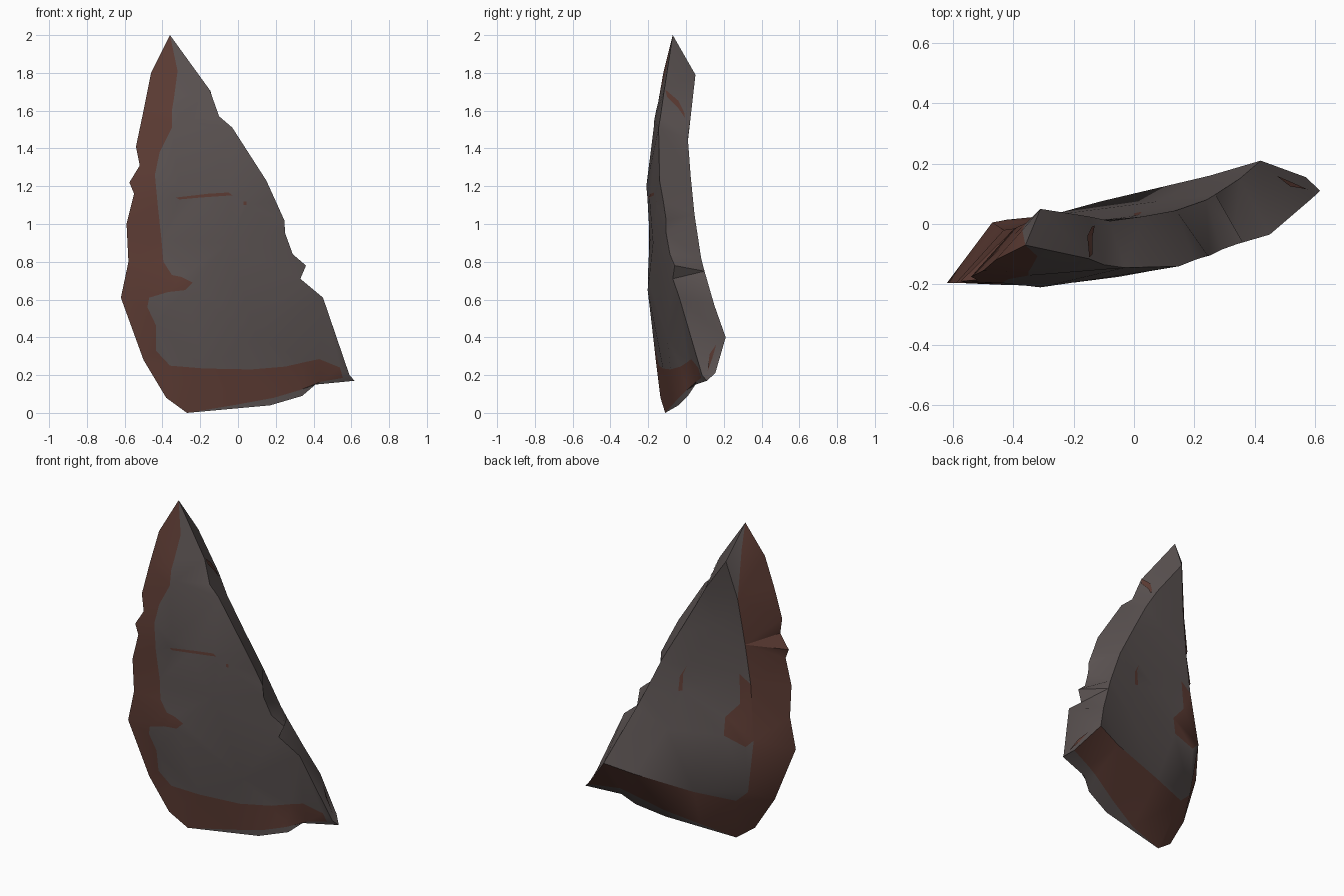
import bpy, bmesh, math
from mathutils import Vector
from mathutils.bvhtree import BVHTree
from mathutils.geometry import delaunay_2d_cdt

if "Cube" in bpy.data.objects:
    bpy.data.objects.remove(bpy.data.objects["Cube"])


def material(name, rgb):
    m = bpy.data.materials.new(name)
    m.diffuse_color = (*rgb, 1)
    m.use_nodes = True
    m.node_tree.nodes["Principled BSDF"].inputs["Base Color"].default_value = m.diffuse_color
    return m


STEEL = material("dark_steel", (0.107, 0.088, 0.086))
RUST = material("dull_rust", (0.112, 0.046, 0.035))

# Edge chains as (x, z, y), running apex -> right tip -> bottom -> apex
front_right = [(-.36, 2, -.07), (-.15, 1.71, -.115), (-.10, 1.57, -.135), (-.03, 1.51, -.145),
               (.15, 1.23, -.14), (.20, 1.12, -.12), (.245, 1.02, -.105), (.25, .95, -.105),
               (.29, .84, -.085), (.36, .78, -.06), (.33, .71, -.07), (.45, .61, -.035),
               (.59, .20, .085), (.617, .17, .11)]
front_bottom = [(.617, .17, .11), (.41, .15, .05), (.34, .09, .01), (.17, .04, -.04), (-.27, 0, -.11)]
front_left = [(-.27, 0, -.11), (-.38, .08, -.135), (-.50, .28, -.16), (-.62, .61, -.195),
              (-.58, .80, -.195), (-.59, 1.0, -.195), (-.55, 1.16, -.195), (-.575, 1.22, -.19),
              (-.52, 1.31, -.185), (-.54, 1.41, -.175), (-.50, 1.6, -.155), (-.46, 1.8, -.12),
              (-.36, 2, -.07)]
back_right = [(-.31, 1.79, .05), (-.15, 1.57, .025), (-.08, 1.45, .01), (.03, 1.25, .025),
              (.14, 1.05, .045), (.24, .82, .08), (.27, .75, .098), (.35, .57, .15), (.42, .40, .21)]
heel = (.57, .21, .155)
back_bottom = [(.42, .40, .21), (.25, .36, .16), (-.11, .31, .075), (-.345, .29, 0)]
back_left = [(-.345, .29, 0), (-.42, .36, -.01), (-.47, .70, .005), (-.432, 1.03, -.02),
             (-.397, 1.27, -.015), (-.358, 1.55, .003), (-.37, 1.86, -.02), (-.31, 1.79, .05)]
# Border of the bare strip along the underside
under_mid = [heel, (.40, .20, .08), (.33, .175, .06), (.15, .10, 0), (-.05, .04, -.07), (-.27, 0, -.11)]

# Interior shape points of the two broad faces
front_inner = [(-.31, 1.2, -.21), (-.28, .65, -.203), (-.05, .9, -.175), (.1, .4, -.1), (-.31, 1.55, -.168)]
back_inner = [(-.15, .95, .008), (-.22, 1.35, 0), (.08, .65, .075)]

# Rust borders (x, z)
rust_border = [(-.36, 2), (-.32, 1.81), (-.34, 1.66), (-.35, 1.6), (-.35, 1.51), (-.415, 1.38),
               (-.44, 1.26), (-.425, 1.1), (-.405, .915), (-.395, .80), (-.35, .73), (-.30, .72),
               (-.24, .69), (-.28, .65), (-.37, .64), (-.47, .61), (-.48, .56), (-.435, .465),
               (-.435, .33), (-.36, .25), (-.18, .235), (.07, .23), (.25, .245), (.36, .27),
               (.43, .285), (.54, .24), (.555, .185), (.44, .165), (.325, .12), (.19, .08),
               (0, .045), (-.27, 0)]
front_rust = rust_border + [(p[0], p[1]) for p in front_left[1:-1]]
front_streak = [(-.33, 1.14), (-.31, 1.13), (-.2, 1.14), (-.03, 1.152), (-.05, 1.167), (-.16, 1.16)]
front_spot = [(.03, 1.12), (.03, 1.10), (.045, 1.10), (.045, 1.12)]
back_rust = [(-.432, 1.03), (-.36, 1.08), (-.37, .9), (-.28, .8), (-.28, .69), (-.42, .65), (-.47, .70)]
back_streak = [(-.02, 1.05), (.0, 1.0), (.0, .9), (.025, .89), (.02, .98)]


def inside(p, poly):
    hit = False
    for (x1, z1), (x2, z2) in zip(poly, poly[1:] + poly[:1]):
        if (z1 > p[1]) != (z2 > p[1]) and p[0] < (x2 - x1) * (p[1] - z1) / (z2 - z1) + x1:
            hit = not hit
    return hit


def fill(outline, inner, patches=()):
    """Triangulate an outline with loose inner points and patch borders."""
    pts, edges = [], []
    for loop in [outline, *patches]:
        n = len(pts)
        pts += [Vector(p[:2]) for p in loop]
        edges += [(n + k, n + (k + 1) % len(loop)) for k in range(len(loop))]
    pts += [Vector(p[:2]) for p in inner]
    out = delaunay_2d_cdt(pts, edges, [], 0, 1e-5)
    flat = [tuple(p[:2]) for p in outline]
    tris = []
    for f in out[2]:
        c = sum((out[0][k] for k in f), Vector((0, 0))) / len(f)
        if inside(c, flat):
            tris.append((tuple(f), c))
    return out[0], tris


bm = bmesh.new()


def add_face(coords, mat):
    f = bm.faces.new([bm.verts.new(c) for c in coords])
    f.material_index = mat


def broad_face(outline, inner, patches):
    # Coarse facets give the depth; the fine fill follows the rust borders
    known = outline + inner
    v, t = fill(outline, inner)

    def exact(p):
        q = min(known, key=lambda k: (k[0] - p[0]) ** 2 + (k[1] - p[1]) ** 2)
        return q if abs(q[0] - p[0]) + abs(q[1] - p[1]) < 1e-4 else None

    coarse = BVHTree.FromPolygons([Vector((p[0], (exact(p) or (0, 0, 0))[2], p[1])) for p in v],
                                  [f for f, c in t])

    def lift(p):
        q = exact(p)
        if q:
            return Vector((q[0], q[2], q[1]))
        loc = coarse.ray_cast(Vector((p[0], -3, p[1])), Vector((0, 1, 0)))[0]
        return loc or coarse.find_nearest(Vector((p[0], 0, p[1])))[0]

    v, t = fill(outline, inner, patches)
    pos = [lift(p) for p in v]
    for f, c in t:
        add_face([pos[k] for k in f], int(any(inside(c, r) for r in patches)))


def rim(front, back, colour):
    # Zip the front chain to the back chain, always taking the shorter diagonal
    F = [Vector((x, y, z)) for x, z, y in front]
    B = [Vector((x, y, z)) for x, z, y in back]
    i = j = 0
    while i < len(F) - 1 or j < len(B) - 1:
        step = j == len(B) - 1 or (i < len(F) - 1 and (F[i + 1] - B[j]).length < (F[i] - B[j + 1]).length)
        if step:
            add_face([F[i], F[i + 1], B[j]], colour(i, True))
            i += 1
        else:
            add_face([F[i], B[j + 1], B[j]], colour(j, False))
            j += 1


# Broad front and back, then the broken rim around them
broad_face(front_right[:-1] + front_bottom[:-1] + front_left[:-1], front_inner,
           [front_rust, front_streak, front_spot])
broad_face(back_right[:-1] + back_bottom[:-1] + back_left[:-1], back_inner, [back_rust, back_streak])
rim(front_right, back_right + [heel], lambda k, on_front: 0)
rim(front_bottom, under_mid[:-1], lambda k, on_front: 0)
rim(under_mid, back_bottom, lambda k, on_front: 1)
rim(front_left, back_left, lambda k, on_front: int(on_front or k < len(back_left) - 2))

bmesh.ops.remove_doubles(bm, verts=bm.verts, dist=1e-4)
bmesh.ops.recalc_face_normals(bm, faces=bm.faces)
tree = BVHTree.FromBMesh(bm)


def make_object(name, b):
    me = bpy.data.meshes.new(name)
    b.to_mesh(me)
    b.free()
    me.materials.append(STEEL)
    me.materials.append(RUST)
    ob = bpy.data.objects.new(name, me)
    bpy.context.collection.objects.link(ob)
    return ob


shard = make_object("metal_shard", bm)
shard.select_set(True)
bpy.context.view_layer.objects.active = shard
bpy.ops.object.shade_smooth_by_angle(angle=math.radians(36))

# Small rust streaks lying on the right rim, given as (y, z)
bm = bmesh.new()
for quad in [[(-.11, 1.71), (-.10, 1.67), (-.04, 1.61), (-.04, 1.65)],
             [(-.04, 1.65), (-.04, 1.61), (-.005, 1.56), (-.01, 1.59)],
             [(.16, .36), (.125, .31), (.115, .22), (.14, .29)]]:
    hits = [tree.ray_cast(Vector((3, y, z)), Vector((-1, 0, 0)))[0] for y, z in quad]
    if all(hits):
        add_face([h + Vector((.005, 0, .002)) for h in hits], 1)
bmesh.ops.triangulate(bm, faces=bm.faces)
make_object("rim_rust_streaks", bm)
